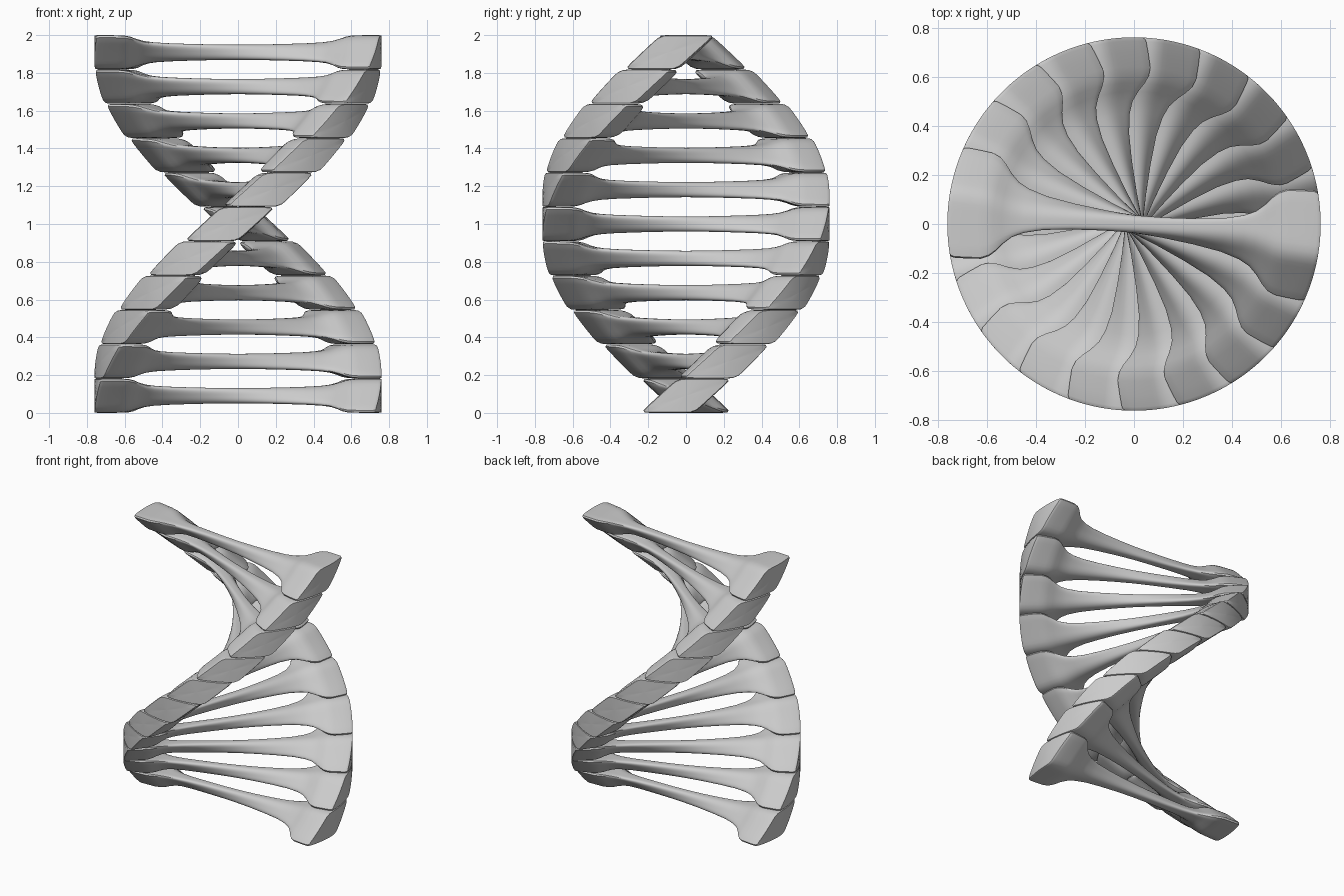
import bpy, math

if "Cube" in bpy.data.objects:
    bpy.data.objects.remove(bpy.data.objects["Cube"])

COUNT, PITCH, STEP = 11, 2 / 11, math.radians(17.3)
RING = 48

# radius, half height, half width, shear, corner squareness (centre to outer end)
STATIONS = [
    (0.00, .040, .036, .000, 3), (0.12, .041, .038, .010, 3),
    (0.25, .044, .043, .022, 3), (0.37, .048, .050, .036, 3),
    (0.45, .053, .060, .050, 3.5), (0.50, .060, .074, .061, 4),
    (0.54, .071, .095, .072, 5), (0.575, .083, .118, .083, 6),
    (0.605, .0885, .132, .091, 7), (0.64, .090, .139, .096, 9),
    (0.70, .0905, .142, .098, 10), (0.745, .0905, .144, .099, 10),
    (0.755, .0895, .142, .098, 10), (0.76, .087, .138, .095, 10),
    (0.76, .060, .095, .066, 10), (0.76, .030, .048, .033, 10),
    (0.76, .003, .005, .003, 10),
]


def section(side, r, h, w, s, n):
    """Sheared rounded rectangle wrapped on a cylinder of radius r."""
    pts = []
    for k in range(RING):
        a = 2 * math.pi * (k + .5) / RING
        c, d = math.cos(a), math.sin(a)
        # even angular spacing on a superellipse
        m = (abs(c) ** n + abs(d) ** n) ** (-1 / n)
        u, v = c * m, d * m
        y = w * u + side * s * v
        x = math.sqrt(max(r * r - y * y, 0)) if r > .3 else r
        pts.append((side * x, y, h * v))
    return pts


# one rung with a slanted block at both ends
rings = [section(-1, *st) for st in reversed(STATIONS[1:])]
rings += [section(1, *st) for st in STATIONS]
verts = [p for ring in rings for p in ring]
faces = []
for i in range(len(rings) - 1):
    for k in range(RING):
        a, b = i * RING + k, i * RING + (k + 1) % RING
        faces.append((a, b, b + RING, a + RING))
faces.append(tuple(reversed(range(RING))))
faces.append(tuple(range(len(verts) - RING, len(verts))))
mesh = bpy.data.meshes.new("twisted_rung")
mesh.from_pydata(verts, [], faces)

import bmesh
bm = bmesh.new()
bm.from_mesh(mesh)
bmesh.ops.recalc_face_normals(bm, faces=bm.faces)
bm.to_mesh(mesh)
bm.free()

# stack the rungs, each turned a little further
for i in range(COUNT):
    ob = bpy.data.objects.new(f"rung_{i + 1}", mesh)
    bpy.context.collection.objects.link(ob)
    ob.location.z = PITCH * (i + .5)
    ob.rotation_euler.z = STEP * i
    ob.select_set(True)
    bpy.context.view_layer.objects.active = ob
bpy.ops.object.shade_smooth_by_angle(angle=math.radians(40))
